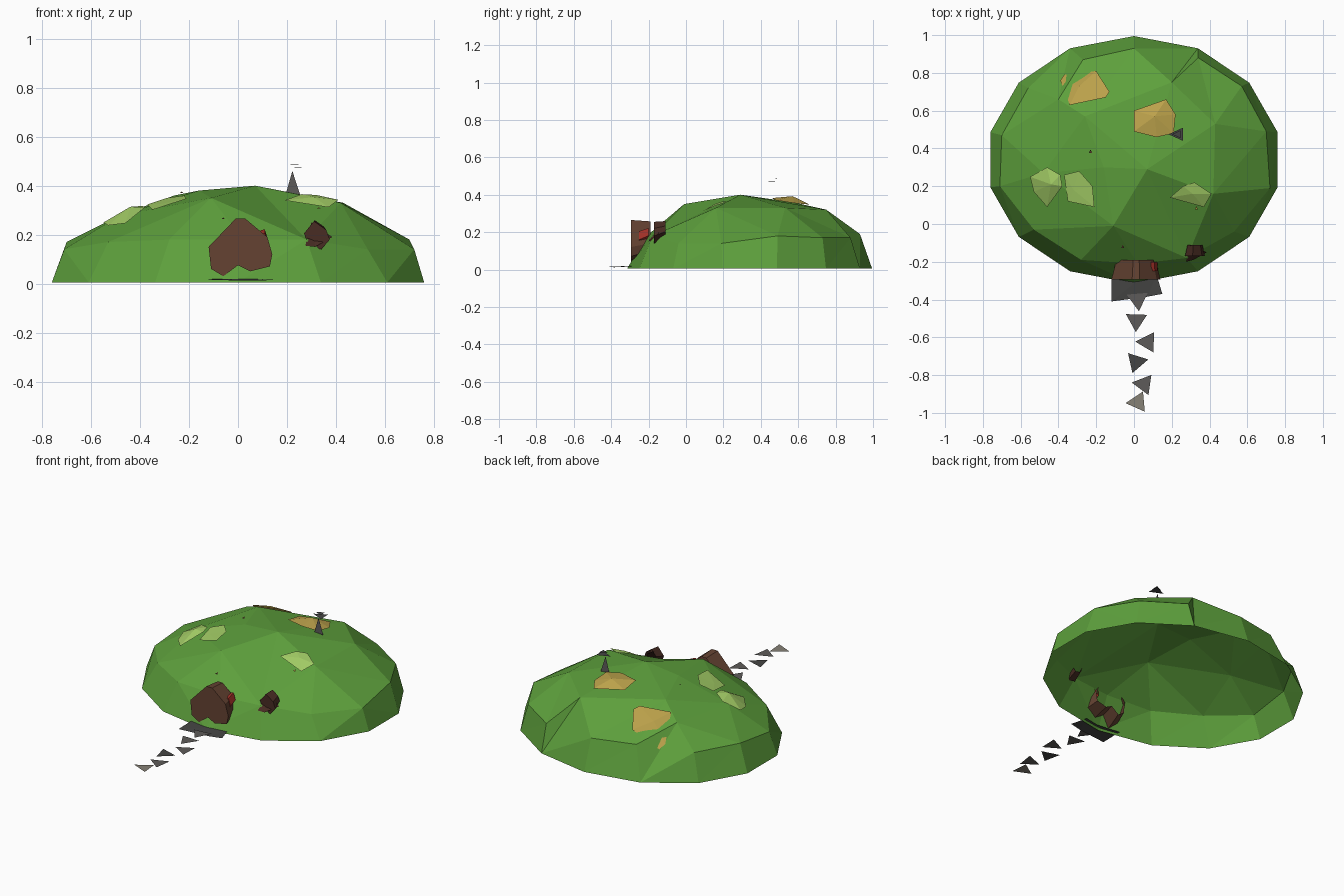
import bpy, math
from mathutils import Vector
from mathutils.geometry import delaunay_2d_cdt
from mathutils.bvhtree import BVHTree


def mat(name, rgb):
    m = bpy.data.materials.new(name)
    m.diffuse_color = (*rgb, 1)
    return m


GREEN = mat("grass", (0.11, 0.35, 0.045))
LIME = mat("light_grass", (0.36, 0.60, 0.13))
OCHRE = mat("dry_grass", (0.50, 0.36, 0.07))
BROWN = mat("wood", (0.13, 0.055, 0.032))
DARK = mat("dark_wood", (0.065, 0.025, 0.017))
RED = mat("red_paint", (0.35, 0.03, 0.02))
GREY = mat("stone", (0.11, 0.105, 0.10))
DGREY = mat("dark_stone", (0.06, 0.06, 0.058))
PALE = mat("pale_stone", (0.24, 0.22, 0.18))


def mesh(name, verts, faces, material):
    me = bpy.data.meshes.new(name)
    me.from_pydata([tuple(v) for v in verts], [], faces)
    me.materials.append(material)
    ob = bpy.data.objects.new(name, me)
    bpy.context.collection.objects.link(ob)
    return ob


# Hill: 14-sided base, faceted open shell
base = []
for i in range(14):
    a = math.pi / 2 + i * math.tau / 14
    base.append((0.78 * math.cos(a), 0.34 + 0.655 * math.sin(a), 0.005))
shoulder = [(0.72, 0.19, 0.14), (0.70, 0.49, 0.18), (0.57, 0.73, 0.17),
            (0.34, 0.88, 0.17), (0, 0.93, 0.19), (-0.27, 0.87, 0.20),
            (-0.56, 0.72, 0.17), (-0.70, 0.47, 0.17), (-0.71, 0.20, 0.14),
            (-0.53, -0.03, 0.17), (-0.28, -0.19, 0.18), (0.02, -0.21, 0.18),
            (0.28, -0.18, 0.18), (0.53, -0.04, 0.14)]
crown = [(-0.11, -0.01, 0.35), (0.42, 0.16, 0.33), (0.43, 0.53, 0.33),
         (0.20, 0.75, 0.32), (-0.26, 0.57, 0.36), (-0.16, 0.30, 0.38),
         (0.07, 0.29, 0.40), (-0.48, 0.27, 0.28), (-0.40, 0.66, 0.29)]
pts = [Vector(p) for p in base + shoulder + crown]
tri = delaunay_2d_cdt([p.xy for p in pts], [], [list(range(14))], 1, 1e-5)
verts = [(v.x, v.y, pts[o[0]].z) for v, o in zip(tri[0], tri[3])]
faces = [list(f) for f in tri[2]]
mesh("hill", verts, faces, GREEN)
tree = BVHTree.FromPolygons([Vector(v) for v in verts], faces)


def ground(x, y):
    hit = tree.ray_cast(Vector((x, y, 2)), Vector((0, 0, -1)))[0]
    return hit.z if hit else 0.0


# Low faceted grass patches lying on the hill
def patch(name, outline, peak, rise, material):
    vs = [(x, y, ground(x, y) + 0.012) for x, y in outline]
    vs.append((*peak, ground(*peak) + rise))
    n = len(outline)
    mesh(name, vs, [(i, (i + 1) % n, n) for i in range(n)], material)


patch("grass_tuft_left", [(-0.46, 0.09), (-0.38, 0.20), (-0.39, 0.26), (-0.46, 0.30),
      (-0.55, 0.25), (-0.53, 0.17)], (-0.44, 0.21), 0.035, LIME)
patch("grass_tuft_middle", [(-0.21, 0.09), (-0.22, 0.20), (-0.29, 0.28), (-0.37, 0.26),
      (-0.35, 0.12)], (-0.32, 0.18), 0.01, LIME)
patch("grass_tuft_right", [(0.19, 0.14), (0.37, 0.09), (0.41, 0.16), (0.32, 0.22),
      (0.26, 0.20)], (0.31, 0.16), 0.02, LIME)
patch("dry_patch_left", [(-0.34, 0.63), (-0.15, 0.67), (-0.13, 0.70), (-0.20, 0.81),
      (-0.37, 0.79), (-0.39, 0.76)], (-0.29, 0.73), 0.025, OCHRE)
patch("dry_patch_right", [(0.0, 0.49), (0.12, 0.46), (0.21, 0.48), (0.22, 0.58),
      (0.17, 0.66), (0.0, 0.60)], (0.11, 0.57), 0.04, OCHRE)


# Wooden frames: irregular front polygon with walls running into the hill
def frame(name, outline, y0, y1, shrink, material):
    n = len(outline)
    cx = sum(p[0] for p in outline) / n
    cz = sum(p[1] for p in outline) / n
    front = [(x, y0, z) for x, z in outline]
    back = [(cx + (x - cx) * shrink, y1, cz + (z - cz) * shrink + 0.02) for x, z in outline]
    walls = [(i, i + n, (i + 1) % n + n, (i + 1) % n) for i in range(n)]
    mesh(name, front + back, [tuple(range(n))] + walls, material)


frame("door", [(-0.12, 0.15), (-0.11, 0.06), (-0.06, 0.03), (0.0, 0.075), (0.05, 0.05),
      (0.13, 0.07), (0.14, 0.12), (0.12, 0.19), (0.03, 0.265), (-0.01, 0.265)],
      -0.295, -0.19, 0.8, BROWN)
frame("door_trim", [(0.09, 0.12), (0.125, 0.16), (0.11, 0.205), (0.09, 0.20)],
      -0.25, -0.2, 0.9, RED)
frame("window", [(0.27, 0.205), (0.29, 0.15), (0.34, 0.14), (0.375, 0.18), (0.36, 0.22),
      (0.31, 0.255)], -0.17, -0.11, 0.75, DARK)
mesh("window_sill", [(0.275, -0.20, 0.155), (0.30, -0.11, 0.25), (0.315, -0.19, 0.15),
     (0.385, -0.15, 0.19)], [(0, 2, 1), (2, 3, 1)], DARK)

# Doorstep
mesh("doorstep", [(-0.12, -0.41, 0.015), (0.07, -0.385, 0.012), (0.15, -0.37, 0.015),
     (0.12, -0.27, 0.018), (-0.12, -0.27, 0.018), (0.03, -0.29, 0.02)],
     [(0, 1, 5), (1, 2, 3), (1, 3, 5), (0, 5, 4)], DGREY)

# Stepping stones: flat triangles (centre x, centre y, angle)
stones = [(0.02, -0.40, -85, GREY), (0.012, -0.51, -92, GREY), (0.072, -0.625, 178, GREY),
          (0.012, -0.73, 12, DGREY), (0.052, -0.848, 172, GREY), (0.02, -0.943, 185, PALE)]
for k, (x, y, deg, m) in enumerate(stones):
    vs = []
    for j in range(3):
        a = math.radians(deg + 120 * j)
        vs.append((x + 0.065 * math.cos(a), y + 0.062 * math.sin(a), 0.02))
    mesh(f"stepping_stone_{k + 1}", vs, [(0, 1, 2)], m)

# Chimney: flat upright blade with small caps
mesh("chimney", [(0.195, 0.47, 0.365), (0.255, 0.47, 0.36), (0.222, 0.47, 0.46)],
     [(0, 1, 2)], GREY)
for k, (z, s) in enumerate([(0.472, 1.0), (0.487, 0.6)]):
    mesh(f"chimney_cap_{k + 1}", [(0.228 - 0.045 * s, 0.475, z), (0.228 + 0.032 * s, 0.475 - 0.035 * s, z),
         (0.228 + 0.032 * s, 0.475 + 0.035 * s, z + 0.002)], [(0, 1, 2)], DGREY)

# Tiny flower specks
for k, (x, y) in enumerate([(-0.23, 0.385), (0.33, 0.085), (-0.06, -0.12), (0.36, 0.11)]):
    z = ground(x, y) + 0.008
    mesh(f"flower_{k + 1}", [(x - 0.008, y - 0.008, z), (x + 0.008, y - 0.008, z),
         (x, y + 0.01, z + 0.006)], [(0, 1, 2)], OCHRE if k % 2 else BROWN)
